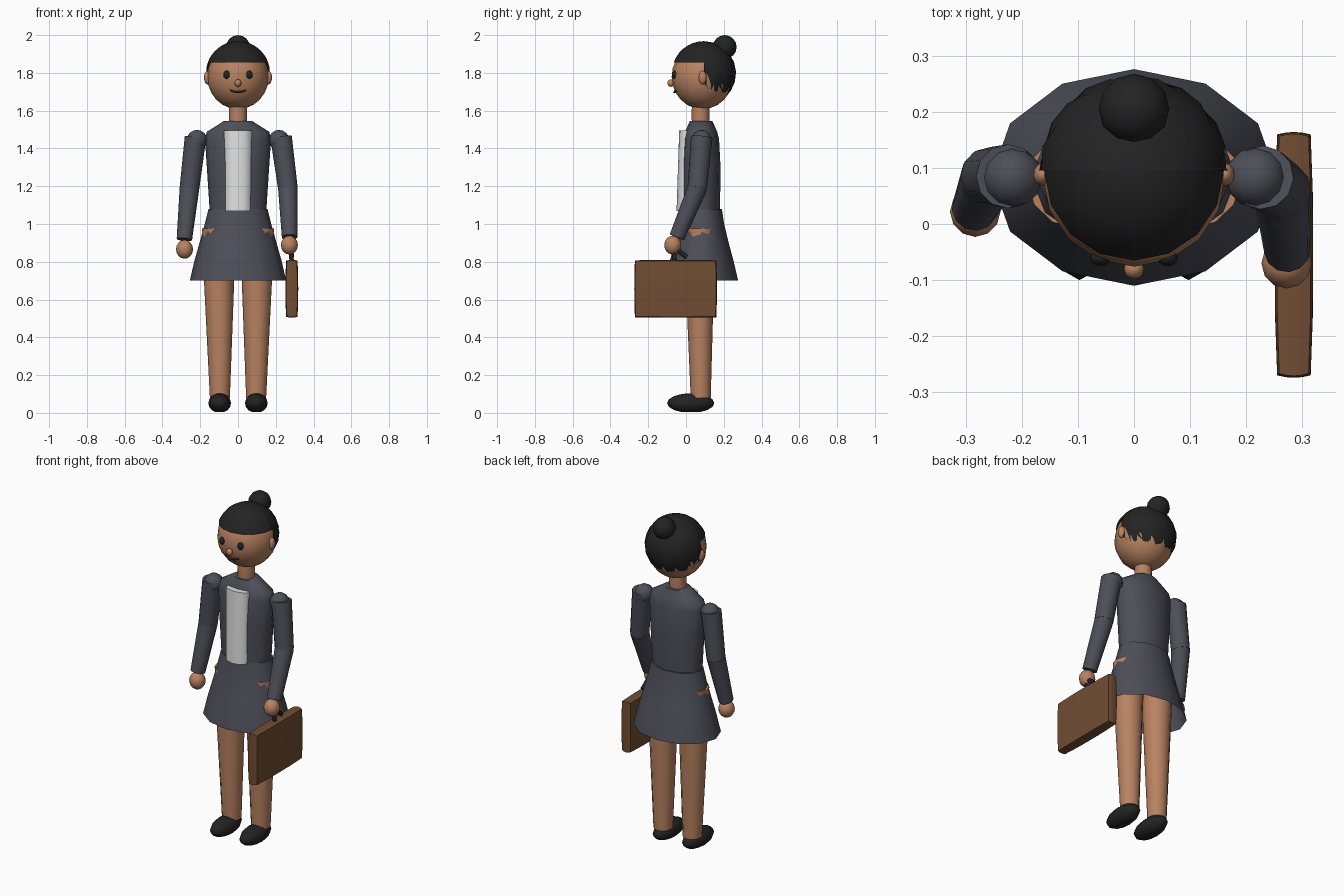
import bpy, bmesh, math
from mathutils import Vector

if "Cube" in bpy.data.objects:
    bpy.data.objects.remove(bpy.data.objects["Cube"])


def material(name, rgb):
    m = bpy.data.materials.new(name)
    m.diffuse_color = (*rgb, 1)
    m.use_nodes = True
    m.node_tree.nodes["Principled BSDF"].inputs["Base Color"].default_value = m.diffuse_color
    return m


SKIN = material("skin", (0.48, 0.225, 0.12))
SUIT = material("charcoal cloth", (0.075, 0.076, 0.098))
SHIRT = material("white cloth", (0.75, 0.75, 0.75))
BLACK = material("black", (0.017, 0.017, 0.018))
LEATHER = material("brown leather", (0.165, 0.075, 0.033))
LIPS = material("dark lips", (0.10, 0.03, 0.02))


def finish(name, bm, mat, angle=50):
    bmesh.ops.recalc_face_normals(bm, faces=bm.faces)
    me = bpy.data.meshes.new(name)
    bm.to_mesh(me)
    bm.free()
    me.materials.append(mat)
    me.shade_smooth()
    me.set_sharp_from_angle(angle=math.radians(angle))
    ob = bpy.data.objects.new(name, me)
    bpy.context.collection.objects.link(ob)
    return ob


def skin_rings(bm, rings, bottom=True, top=True):
    """Join closed rings of points with quads and cap the ends."""
    vs = [[bm.verts.new(p) for p in r] for r in rings]
    n = len(vs[0])
    for a, b in zip(vs, vs[1:]):
        for i in range(n):
            bm.faces.new((a[i], a[(i + 1) % n], b[(i + 1) % n], b[i]))
    if bottom:
        bm.faces.new(vs[0])
    if top:
        bm.faces.new(vs[-1])


def loft(name, rings, mat, n=12, **caps):
    """Rings are (z, centre x, centre y, radius x, radius y)."""
    bm = bmesh.new()
    skin_rings(bm, [[(cx + rx * math.cos(i * math.tau / n), cy + ry * math.sin(i * math.tau / n), z)
                     for i in range(n)] for z, cx, cy, rx, ry in rings], **caps)
    return finish(name, bm, mat)


def limb(name, p, q, r0, r1, mat, n=12):
    """Tapered cylinder from p to q."""
    p, q = Vector(p), Vector(q)
    rot = (q - p).to_track_quat('Z', 'Y')
    bm = bmesh.new()
    skin_rings(bm, [[c + rot @ Vector((r * math.cos(i * math.tau / n), r * math.sin(i * math.tau / n), 0))
                     for i in range(n)] for c, r in ((p, r0), (q, r1))])
    return finish(name, bm, mat)


def ball(name, centre, radii, mat, u=12, v=8):
    bm = bmesh.new()
    bmesh.ops.create_uvsphere(bm, u_segments=u, v_segments=v, radius=1)
    for w in bm.verts:
        w.co = Vector(centre) + Vector(c * r for c, r in zip(w.co, radii))
    return finish(name, bm, mat, 80)


# Head, neck and face
ball("head", (0, 0.087, 1.78), (0.163, 0.163, 0.172), SKIN, 16, 12)
loft("neck", [(1.52, 0, 0.077, 0.045, 0.045), (1.58, 0, 0.077, 0.048, 0.048),
              (1.64, 0, 0.077, 0.045, 0.045)], SKIN)
ball("nose", (0, -0.08, 1.746), (0.018, 0.018, 0.02), SKIN)
for s, side in ((-1, "left"), (1, "right")):
    ball(side + "_ear", (s * 0.162, 0.088, 1.775), (0.018, 0.021, 0.036), SKIN)
    ball(side + "_eye", (s * 0.06, -0.061, 1.79), (0.018, 0.014, 0.022), BLACK)

# Mouth: thin smiling tube
bm = bmesh.new()
rings = []
for k in range(7):
    t = k / 3 - 1
    c = Vector((0.043 * t, -0.061 + 0.009 * t * t, 1.698 + 0.01 * t * t))
    rings.append([c + Vector((0, 0.007 * math.cos(a * math.tau / 6), 0.006 * math.sin(a * math.tau / 6)))
                  for a in range(6)])
skin_rings(bm, rings)
finish("mouth", bm, LIPS)

# Hair: sphere cap cut straight over the forehead, jagged at the nape
bm = bmesh.new()
R, HC = 0.17, Vector((0, 0.095, 1.798))


def hair_half(start, cols, low):
    grid = []
    for i in range(cols + 1):
        a = math.radians(start + 180 * i / cols)
        pmax = math.acos((low(i) - HC.z) / R)
        grid.append([bm.verts.new(HC + R * Vector((math.sin(p) * math.cos(a), math.sin(p) * math.sin(a),
                                                   math.cos(p))))
                     for p in (pmax * j / 7 for j in range(8))])
    for a, b in zip(grid, grid[1:]):
        for j in range(7):
            bm.faces.new((a[j], a[j + 1], b[j + 1], b[j]))


hair_half(180, 8, lambda i: 1.855)
hair_half(0, 12, lambda i: 1.75 if i in (0, 12) else (1.658 if i % 2 else 1.705))
bmesh.ops.remove_doubles(bm, verts=bm.verts, dist=0.0005)
bmesh.ops.dissolve_degenerate(bm, edges=bm.edges, dist=0.0005)
finish("hair", bm, BLACK, 60)
ball("hair_bun", (0, 0.205, 1.937), (0.063, 0.063, 0.063), BLACK)

# Jacket, shirt front and open skirt
loft("jacket", [(1.07, 0, 0.08, 0.15, 0.1), (1.3, 0, 0.08, 0.165, 0.103), (1.45, 0, 0.08, 0.175, 0.095),
                (1.488, 0, 0.08, 0.165, 0.085), (1.545, 0, 0.08, 0.075, 0.06)], SUIT)
loft("shirt_front", [(1.07, 0, 0, 0.07, 0.05), (1.495, 0, 0, 0.075, 0.036)], SHIRT)
loft("skirt", [(0.7, 0, 0.083, 0.255, 0.193), (0.8, 0, 0.083, 0.232, 0.17), (0.9, 0, 0.083, 0.204, 0.143),
               (1.0, 0, 0.083, 0.176, 0.119), (1.08, 0, 0.083, 0.156, 0.107)], SUIT, bottom=False)

# Legs and shoes
for s, side in ((-1, "left"), (1, "right")):
    loft(side + "_leg", [(0.08, s * 0.096, 0.078, 0.053, 0.053), (0.7, s * 0.1, 0.073, 0.08, 0.075),
                         (0.975, s * 0.1, 0.077, 0.09, 0.085)], SKIN)
    shoe = ball(side + "_shoe", (s * 0.097, 0.025, 0.052), (0.06, 0.125, 0.052), BLACK, 12, 8)
    for v in shoe.data.vertices:
        v.co.z = max(v.co.z, 0.004)
    shoe.data.vertices[0].co.z = max(shoe.data.vertices[0].co.z, 0.0)

# Arms: shoulder ball, upper arm, forearm, hand
ARMS = {
    "left": ((-0.225, 0.085, 1.46), (-0.257, 0.085, 1.19), (-0.284, 0.028, 0.918), (-0.283, 0.022, 0.866)),
    "right": ((0.228, 0.083, 1.46), (0.264, 0.06, 1.19), (0.273, -0.048, 0.93), (0.272, -0.07, 0.888)),
}
for side, (shoulder, elbow, wrist, hand) in ARMS.items():
    s = -1 if side == "left" else 1
    ball(side + "_shoulder", (s * 0.217, 0.083, 1.444), (0.054, 0.054, 0.054), SUIT)
    limb(side + "_upper_arm", shoulder, elbow, 0.057, 0.052, SUIT)
    ball(side + "_elbow", elbow, (0.051, 0.051, 0.051), SUIT)
    limb(side + "_forearm", elbow, wrist, 0.052, 0.041, SUIT)
    ball(side + "_hand", hand, (0.045, 0.045, 0.05), SKIN)

# Briefcase: slightly bulging box with softened edges, and its handle
bm = bmesh.new()
bmesh.ops.create_cube(bm, size=2)
bmesh.ops.subdivide_edges(bm, edges=bm.edges[:], cuts=3, use_grid_fill=True)
for v in bm.verts:
    x, y, z = v.co
    v.co = Vector((0.285 + 0.034 * x * (1 - 0.12 * y ** 4) * (1 - 0.12 * z ** 4),
                   -0.055 + 0.219 * y * (1 - 0.015 * z * z) * (1 - 0.02 * x * x),
                   0.657 + 0.153 * z * (1 - 0.015 * y * y) * (1 - 0.03 * x * x)))
finish("briefcase", bm, LEATHER, 40)
limb("briefcase_handle", (0.28, -0.085, 0.895), (0.283, 0.004, 0.824), 0.013, 0.013, BLACK, 8)
limb("handle_post", (0.28, -0.065, 0.88), (0.284, -0.06, 0.8), 0.012, 0.012, BLACK, 8)
